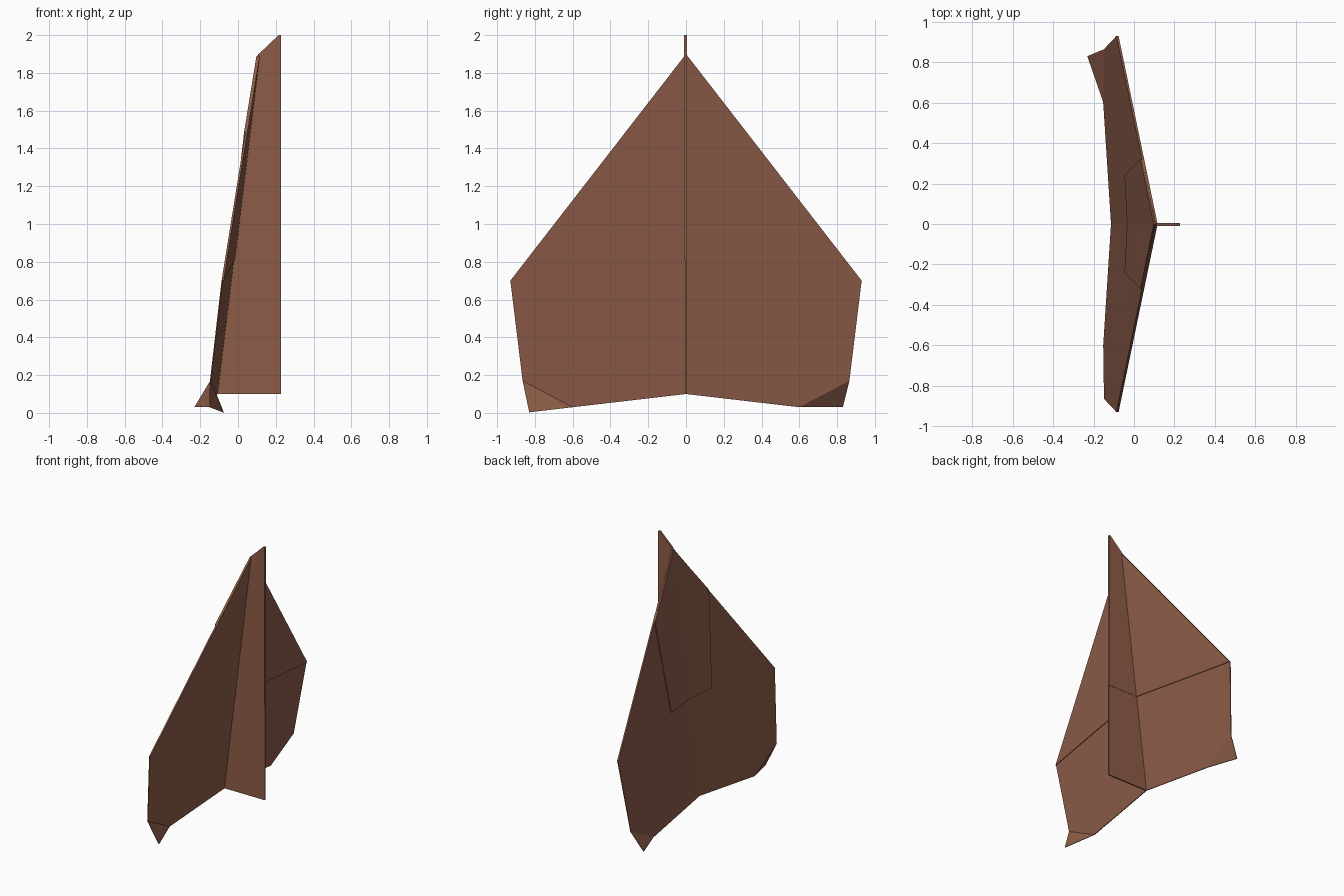
import bpy, bmesh
from mathutils import Vector

if "Cube" in bpy.data.objects:
    bpy.data.objects.remove(bpy.data.objects["Cube"])

paper = bpy.data.materials.new("brown paper")
paper.diffuse_color = (0.27, 0.108, 0.066, 1)
paper.use_nodes = True
paper.node_tree.nodes["Principled BSDF"].inputs["Base Color"].default_value = paper.diffuse_color


def sheet(name, points, start, end):
    """Flat paper panel: a polygon thickened from offset start to offset end."""
    bm = bmesh.new()
    start, end = Vector(start), Vector(end)
    face = bm.faces.new([bm.verts.new(Vector(p) + start) for p in points])
    ext = bmesh.ops.extrude_face_region(bm, geom=[face])
    moved = [v for v in ext["geom"] if isinstance(v, bmesh.types.BMVert)]
    bmesh.ops.translate(bm, verts=moved, vec=end - start)
    bmesh.ops.recalc_face_normals(bm, faces=bm.faces)
    mesh = bpy.data.meshes.new(name)
    bm.to_mesh(mesh)
    bm.free()
    mesh.materials.append(paper)
    obj = bpy.data.objects.new(name, mesh)
    bpy.context.collection.objects.link(obj)
    return obj


def on_wing(y, z, side):
    """Point on the gently drooping wing plane."""
    return (-0.122 + 0.122 * z - 0.05 * y, y * side, z)


wing = [(0, 1.9), (0.93, 0.70), (0.865, 0.17), (0.60, 0.03), (0, 0.10)]
front_layer = [(0, 1.9), (0.93, 0.70), (0, 0.81)]
nose_fold = [(0, 1.89), (0.32, 1.487), (0.24, 0.80), (0, 0.81)]
flap_corner = {1: (-0.228, 0.83, 0.03), -1: (-0.077, -0.83, 0.003)}

for side, label in ((1, "left"), (-1, "right")):
    # Main wing, doubled front layer and folded nose panel
    for part, outline, a, b in (("wing", wing, -0.004, 0.002),
                                ("front_layer", front_layer, 0.001, 0.007),
                                ("nose_fold", nose_fold, -0.011, -0.003)):
        sheet(f"{label}_{part}", [on_wing(y, z, side) for y, z in outline],
              (a, 0, 0), (b, 0, 0))
    # Trailing corner, bent opposite ways on the two wings
    sheet(f"{label}_flap", [on_wing(0.865, 0.17, side), on_wing(0.60, 0.03, side),
                            flap_corner[side]], (-0.003, 0, 0), (0.002, 0, 0))

# Keel: thin at the tail, thicker where the nose layers overlap
lower = [(-0.11, 0.10), (0.227, 0.10), (0.227, 0.81), (-0.023, 0.81)]
upper = [(-0.023, 0.81), (0.227, 0.81), (0.227, 2.0), (0.215, 2.0), (0.11, 1.9)]
sheet("keel_tail", [(x, 0, z) for x, z in lower], (0, -0.006, 0), (0, 0.004, 0))
sheet("keel_nose", [(x, 0, z) for x, z in upper], (0, -0.010, 0), (0, 0.006, 0))
